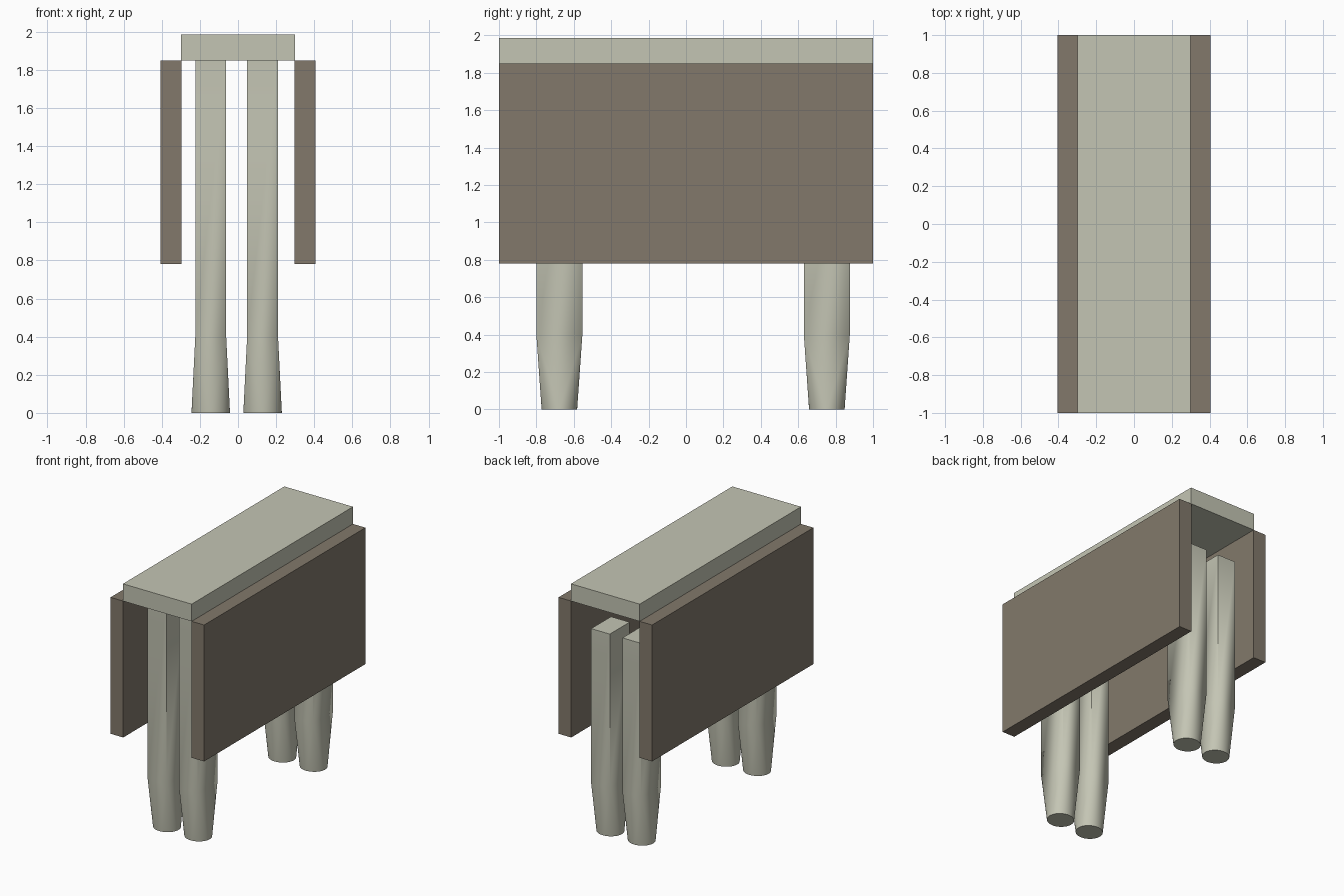
import bpy, bmesh, math

cube = bpy.data.objects.get("Cube")
if cube:
    bpy.data.objects.remove(cube, do_unlink=True)


def make_material(name, rgb):
    mat = bpy.data.materials.new(name)
    mat.use_nodes = True
    mat.diffuse_color = (*rgb, 1)
    mat.node_tree.nodes["Principled BSDF"].inputs["Base Color"].default_value = (*rgb, 1)
    return mat


pale = make_material("pale stone", (0.552, 0.558, 0.456))
brown = make_material("taupe brown", (0.223, 0.191, 0.147))


def add_object(name, bm, mat):
    bmesh.ops.recalc_face_normals(bm, faces=bm.faces)
    mesh = bpy.data.meshes.new(name)
    bm.to_mesh(mesh)
    bm.free()
    mesh.materials.append(mat)
    obj = bpy.data.objects.new(name, mesh)
    bpy.context.collection.objects.link(obj)
    return obj


def box(name, x, y, z, mat):
    """Box from (min, max) ranges on each axis."""
    bm = bmesh.new()
    bmesh.ops.create_cube(bm, size=1)
    for v in bm.verts:
        v.co = [(r[0] + r[1]) / 2 + c * (r[1] - r[0]) for c, r in zip(v.co, (x, y, z))]
    return add_object(name, bm, mat)


def leg(name, cx, cy, top, steps=10):
    """Square post whose lower end blends into a round foot."""
    hx, hy, rx, ry, neck = 0.081, 0.123, 0.101, 0.095, 0.40
    signs = [(1, 1), (-1, 1), (-1, -1), (1, -1)]
    bm = bmesh.new()
    upper = [bm.verts.new((cx + sx * hx, cy + sy * hy, top)) for sx, sy in signs]
    lower = [bm.verts.new((cx + sx * hx, cy + sy * hy, neck)) for sx, sy in signs]
    n = 4 * steps
    foot = [bm.verts.new((cx + rx * math.cos(math.tau * i / n),
                          cy + ry * math.sin(math.tau * i / n), 0)) for i in range(n)]
    bm.faces.new(upper)
    bm.faces.new(foot)
    for k in range(4):
        j = (k + 1) % 4
        # straight side, flat taper, then the rounded corner
        bm.faces.new((lower[k], lower[j], upper[j], upper[k]))
        bm.faces.new((lower[k], lower[j], foot[j * steps]))
        for i in range(k * steps, (k + 1) * steps):
            bm.faces.new((lower[k], foot[i], foot[(i + 1) % n]))
    obj = add_object(name, bm, pale)
    bpy.ops.object.select_all(action='DESELECT')
    obj.select_set(True)
    bpy.context.view_layer.objects.active = obj
    bpy.ops.object.shade_smooth_by_angle(angle=math.radians(25))
    return obj


# Fixed centre top and the two hanging leaves
box("table_top", (-0.298, 0.298), (-1, 1), (1.85, 1.985), pale)
for side, s in (("left", 1), ("right", -1)):
    box(f"{side}_drop_leaf", sorted((s * 0.296, s * 0.406)), (-1, 1), (0.78, 1.85), brown)

# Front legs reach the top, back legs stop short of it
for side, x in (("left", 0.129), ("right", -0.143)):
    leg(f"front_{side}_leg", x, -0.677, 1.85)
    leg(f"back_{side}_leg", x, 0.753, 1.61)
